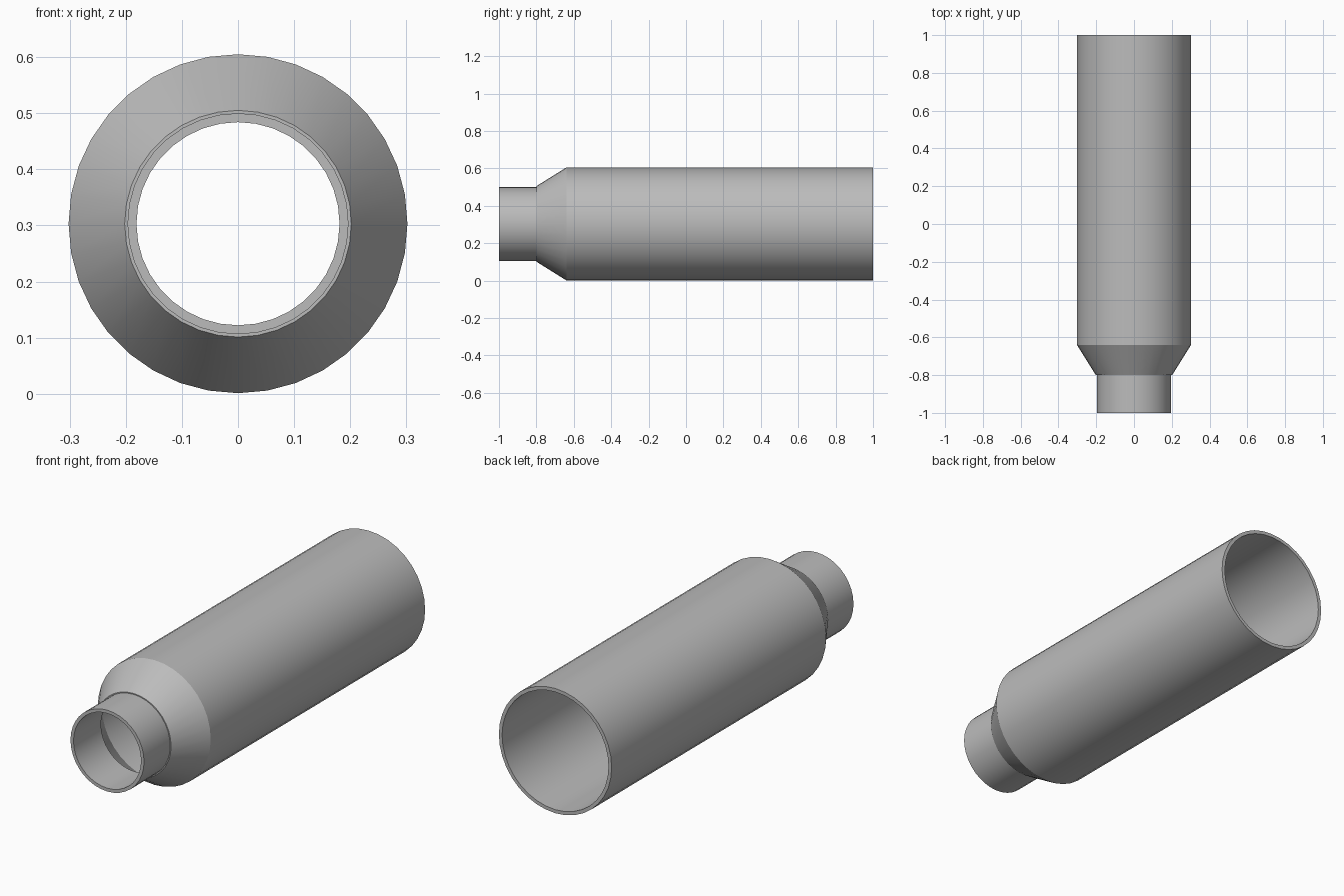
import bpy, bmesh, math
from mathutils import Vector

SIDES = 36
AXIS_Z = 0.303

cube = bpy.data.objects.get("Cube")
if cube:
    bpy.data.objects.remove(cube, do_unlink=True)

metal = bpy.data.materials.new("grey metal")
metal.use_nodes = True
grey = (0.5, 0.5, 0.5, 1)
metal.diffuse_color = grey
metal.node_tree.nodes["Principled BSDF"].inputs["Base Color"].default_value = grey


def turned(name, profile):
    """Revolve a closed (radius, y) profile around the lengthwise axis."""
    bm = bmesh.new()
    verts = [bm.verts.new((0, y, r)) for r, y in profile]
    edges = [bm.edges.new((verts[i - 1], v)) for i, v in enumerate(verts)]
    bmesh.ops.spin(bm, geom=verts + edges, cent=(0, 0, 0), axis=(0, 1, 0),
                   angle=math.tau, steps=SIDES)
    bmesh.ops.remove_doubles(bm, verts=bm.verts, dist=0.0005)
    bmesh.ops.recalc_face_normals(bm, faces=bm.faces)
    mesh = bpy.data.meshes.new(name)
    bm.to_mesh(mesh)
    bm.free()
    mesh.materials.append(metal)
    obj = bpy.data.objects.new(name, mesh)
    obj.location = Vector((0, 0, AXIS_Z))
    bpy.context.collection.objects.link(obj)
    bpy.ops.object.select_all(action='DESELECT')
    obj.select_set(True)
    bpy.context.view_layer.objects.active = obj
    bpy.ops.object.shade_smooth_by_angle(angle=math.radians(25))
    return obj


# Main tube with its tapered front shoulder
turned("main_tube", [(0.302, 1), (0.302, -0.64), (0.202, -0.8),
                     (0.184, -0.8), (0.285, -0.635), (0.285, 1)])

# Narrow neck seated in the shoulder
turned("neck_tube", [(0.197, -0.79), (0.197, -1), (0.181, -1), (0.181, -0.79)])
